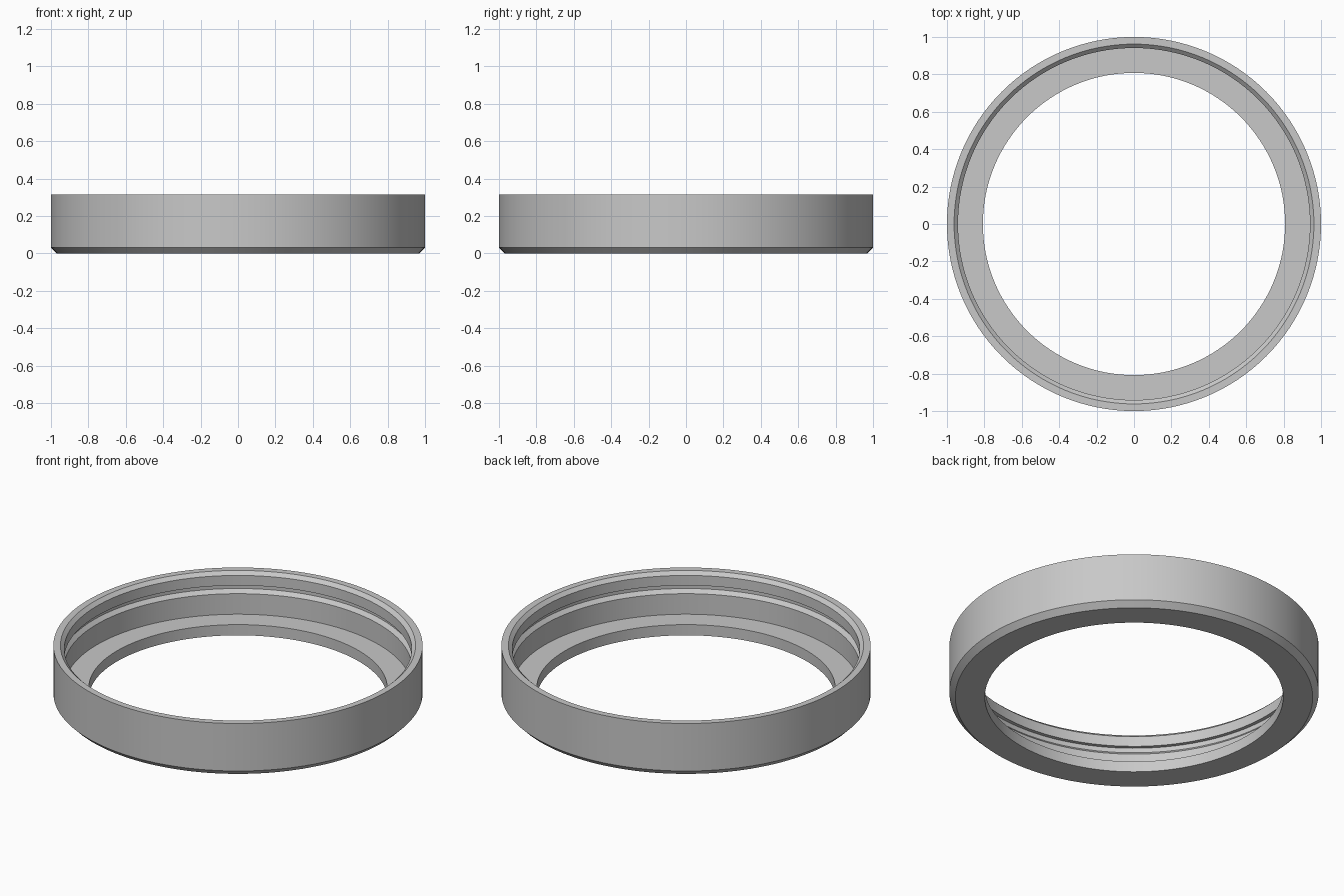
import bpy, bmesh
from math import tau, radians
from mathutils import Matrix

if "Cube" in bpy.data.objects:
    bpy.data.objects.remove(bpy.data.objects["Cube"])

SEGMENTS = 128

# Neutral grey finish
grey = bpy.data.materials.new("plain grey")
colour = (0.58, 0.58, 0.58, 1)
grey.diffuse_color = colour
grey.use_nodes = True
grey.node_tree.nodes["Principled BSDF"].inputs["Base Color"].default_value = colour

# Cross-section as (radius, height), counter-clockwise from the bore
section = [
    (0.808, 0), (0.968, 0),          # underside
    (1, 0.032), (1, 0.316),          # outer chamfer and wall
    (0.962, 0.316), (0.941, 0.296),  # rim and its inner chamfer
    (0.941, 0.236), (0.962, 0.236),  # flat upper side of the groove
    (0.962, 0.208), (0.941, 0.187),  # groove wall and sloped lower side
    (0.941, 0.064), (0.808, 0.064),  # inner wall and flange
]

# Sweep the section into a closed ring
bm = bmesh.new()
rings = []
for i in range(SEGMENTS):
    turn = Matrix.Rotation(tau * i / SEGMENTS, 3, "Z")
    rings.append([bm.verts.new(turn.col[0] * r + turn.col[2] * z) for r, z in section])
for i, ring in enumerate(rings):
    following = rings[(i + 1) % SEGMENTS]
    for j in range(len(section)):
        k = (j + 1) % len(section)
        bm.faces.new((ring[j], following[j], following[k], ring[k]))
bmesh.ops.recalc_face_normals(bm, faces=bm.faces)

mesh = bpy.data.meshes.new("grooved_ring")
bm.to_mesh(mesh)
bm.free()
mesh.materials.append(grey)
ring_object = bpy.data.objects.new("grooved_ring", mesh)
bpy.context.collection.objects.link(ring_object)

# Smooth round walls, crisp profile edges
bpy.ops.object.select_all(action="DESELECT")
ring_object.select_set(True)
bpy.context.view_layer.objects.active = ring_object
bpy.ops.object.shade_smooth_by_angle(angle=radians(30))
